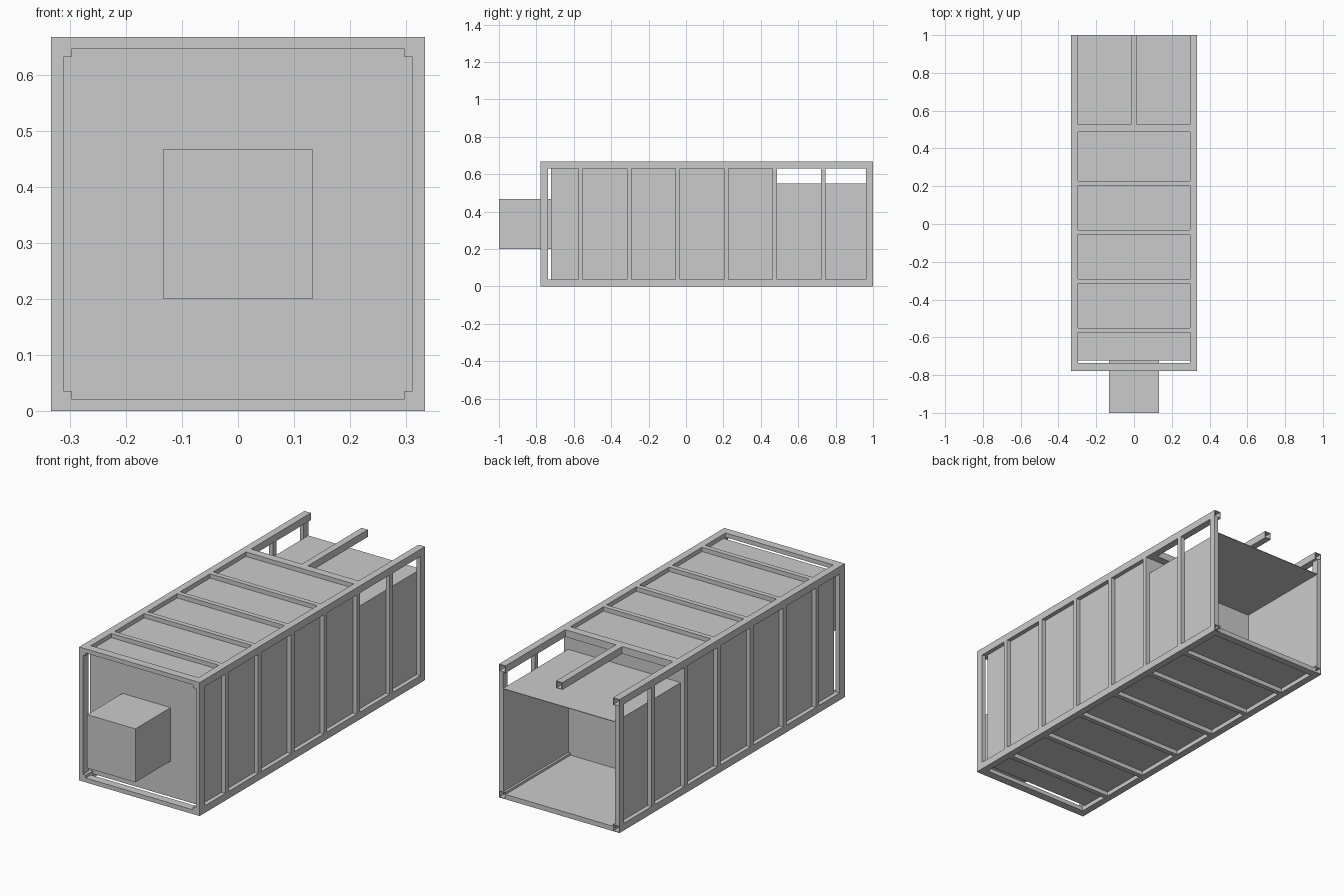
import bpy, bmesh

if "Cube" in bpy.data.objects:
    bpy.data.objects.remove(bpy.data.objects["Cube"])

X, Z = 0.333, 0.667          # frame half width and height
Y0, Y1 = -0.778, 1.0         # frame front and back
B, R = 0.036, 0.0215         # beam size, rib depth
PX, PZ0, PZ1 = X - R, R, Z - R   # panel shell limits
PY, SPLIT, LOW = -0.722, 0.487, 0.55


def box(name, x, y, z, hollow=False):
    """Box from three (min, max) ranges; hollow makes a tube open at the back."""
    bm = bmesh.new()
    bmesh.ops.create_cube(bm, size=1)
    for v in bm.verts:
        v.co = [r[0] if c < 0 else r[1] for c, r in zip(v.co, (x, y, z))]
    bm.normal_update()
    if hollow:
        back = max(bm.faces, key=lambda f: f.calc_center_median().y)
        bmesh.ops.inset_region(bm, faces=[back], thickness=0.005)
        ext = bmesh.ops.extrude_discrete_faces(bm, faces=[back])['faces']
        for v in ext[0].verts:
            v.co.y = y[0] + 0.01
    bmesh.ops.recalc_face_normals(bm, faces=bm.faces)
    me = bpy.data.meshes.new(name)
    bm.to_mesh(me)
    bm.free()
    ob = bpy.data.objects.new(name, me)
    bpy.context.collection.objects.link(ob)
    return ob


def pair(name, x, y, z, hollow=False):
    """Box on the right side and its copy on the left."""
    box(name + "_right", x, y, z, hollow)
    box(name + "_left", (-x[1], -x[0]), y, z, hollow)


# Long corner beams and the corner posts
for label, z in (("bottom", (0, B)), ("top", (Z - B, Z))):
    pair(label + "_rail", (X - B, X), (Y0, Y1), z, True)
pair("front_post", (PX, X), (Y0, -0.737), (B, Z - B))
pair("back_post", (PX, X), (0.963, Y1), (B, Z - B))

# Cross beams at the ends
box("front_bottom_beam", (-X + B, X - B), (Y0, -0.737), (0, R))
box("front_top_beam", (-X + B, X - B), (Y0, -0.737), (PZ1, Z))
box("back_bottom_beam", (-X + B, X - B), (0.963, Y1), (0, R))

# Front edge ribs and regular ribs around the shell
ribs = [-0.563 + 0.2595 * i for i in range(6)]
for i, c in enumerate(ribs):
    y = (c - 0.0125, c + 0.0125)
    pair(f"side_rib_{i}", (PX, X), y, (B, Z - B))
    box(f"floor_rib_{i}", (-X + B, X - B), y, (0, R))
    if i < 4:
        box(f"roof_rib_{i}", (-X + B, X - B), y, (PZ1, Z))

# Roof cross beam and central bar over the lowered bay
box("roof_cross_beam", (-X + B, X - B), (0.488, 0.528), (Z - B, Z))
box("roof_centre_bar", (-0.017, 0.017), (0.528, Y1), (Z - B, Z), True)

# Closed main body and the open bay behind it
box("body_shell", (-PX, PX), (PY, SPLIT), (PZ0, PZ1))
T = 0.003
pair("bay_wall", (PX - T, PX), (SPLIT, Y1), (PZ0, LOW))
box("bay_floor", (-PX, PX), (SPLIT, Y1), (PZ0, PZ0 + T))
box("bay_ceiling", (-PX, PX), (SPLIT, Y1), (LOW - T, LOW))

# Block on the front
box("front_block", (-0.133, 0.133), (-1.0, PY), (0.2, 0.467))
